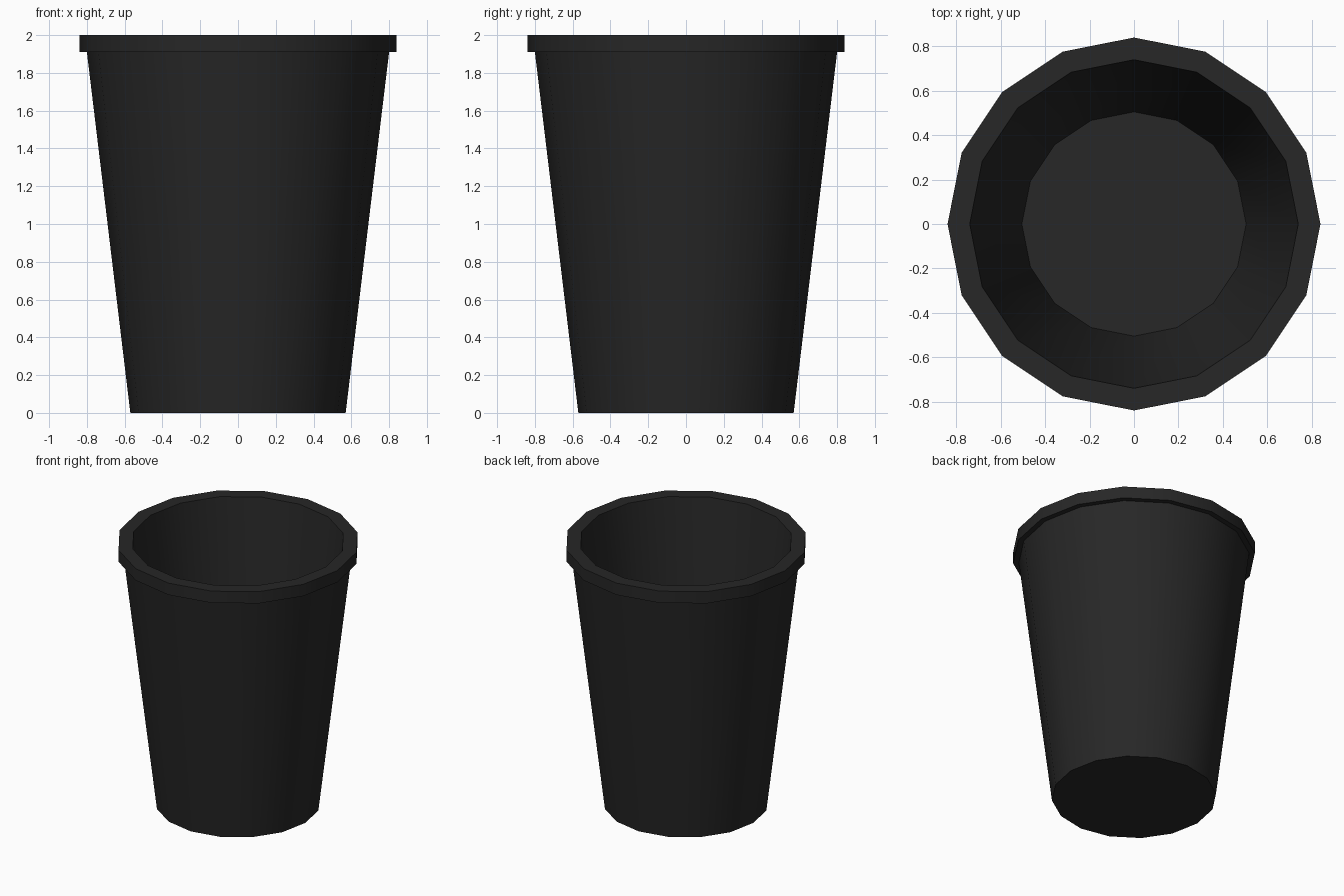
import bpy, bmesh, math

if "Cube" in bpy.data.objects:
    bpy.data.objects.remove(bpy.data.objects["Cube"])

SIDES = 16
# Profile (radius, height): base edge, outer wall, rim band, inner wall, floor edge
PROFILE = [(0.57, 0.0), (0.80, 1.91), (0.84, 1.91), (0.84, 2.0),
           (0.74, 2.0), (0.505, 0.06)]

bm = bmesh.new()
rings = []
for r, z in PROFILE:
    rings.append([bm.verts.new((r * math.cos(2 * math.pi * i / SIDES),
                                r * math.sin(2 * math.pi * i / SIDES), z))
                  for i in range(SIDES)])

# Walls and rim
for a, b in zip(rings, rings[1:]):
    for i in range(SIDES):
        j = (i + 1) % SIDES
        bm.faces.new((a[i], a[j], b[j], b[i]))

# Underside and inside floor
bm.faces.new(rings[0][::-1])
bm.faces.new(rings[-1])
bmesh.ops.recalc_face_normals(bm, faces=bm.faces)

mesh = bpy.data.meshes.new("bin")
bm.to_mesh(mesh)
bm.free()
obj = bpy.data.objects.new("bin", mesh)
bpy.context.collection.objects.link(obj)

# Dark plastic
mat = bpy.data.materials.new("dark_plastic")
mat.diffuse_color = (0.02, 0.02, 0.02, 1)
mat.use_nodes = True
mat.node_tree.nodes["Principled BSDF"].inputs["Base Color"].default_value = mat.diffuse_color
mesh.materials.append(mat)

# Smooth round the walls, sharp at the rim and base
bpy.context.view_layer.objects.active = obj
obj.select_set(True)
bpy.ops.object.shade_smooth_by_angle(angle=math.radians(30))
